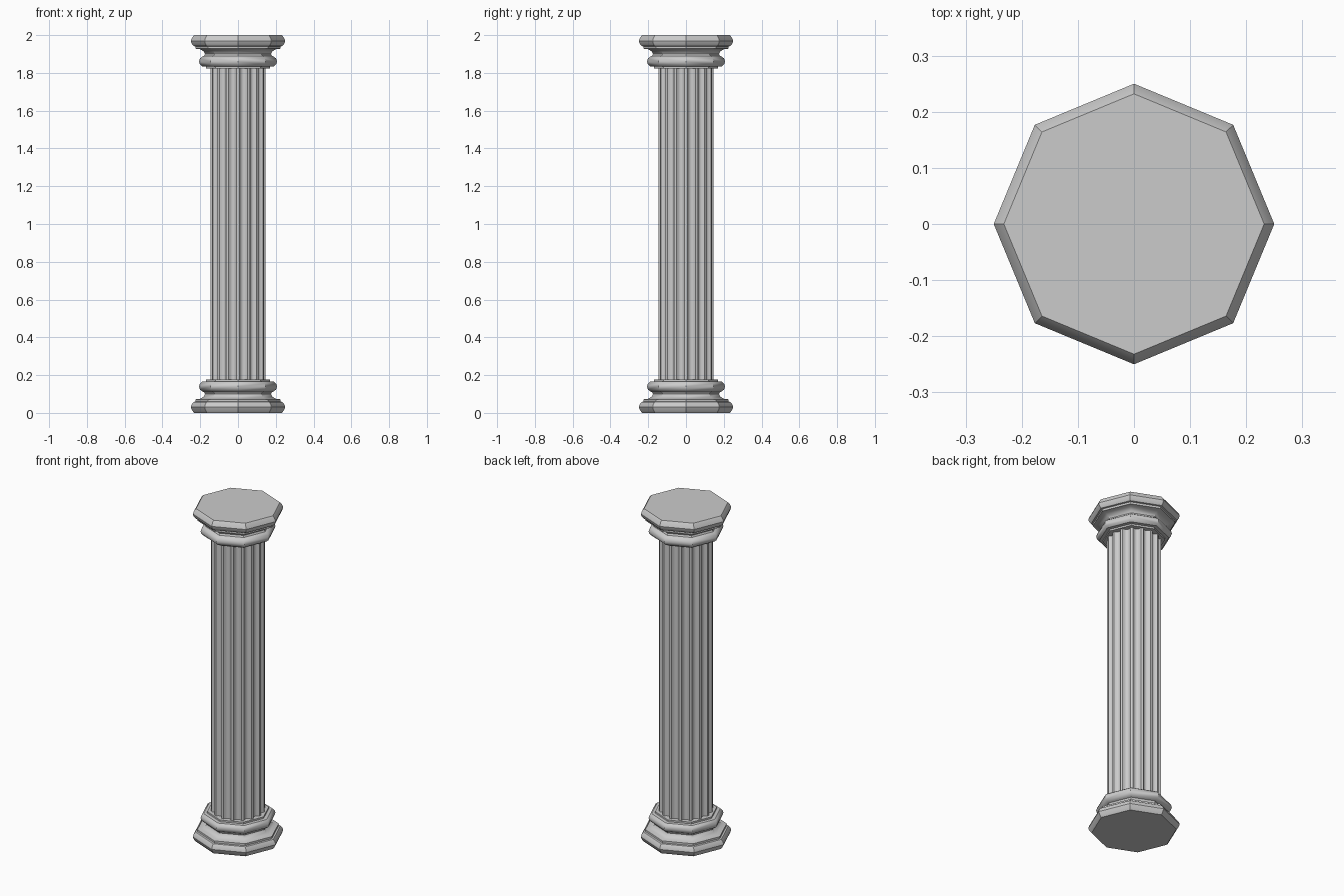
import bpy, bmesh
from math import sin, cos, pi

if "Cube" in bpy.data.objects:
    bpy.data.objects.remove(bpy.data.objects["Cube"])


def finish(bm, name, angle):
    bmesh.ops.recalc_face_normals(bm, faces=bm.faces)
    me = bpy.data.meshes.new(name)
    bm.to_mesh(me)
    bm.free()
    ob = bpy.data.objects.new(name, me)
    bpy.context.collection.objects.link(ob)
    bpy.ops.object.select_all(action='DESELECT')
    ob.select_set(True)
    bpy.context.view_layer.objects.active = ob
    bpy.ops.object.shade_smooth_by_angle(angle=angle)
    return ob


def skin(name, rings, angle):
    """Bridge equal-length rings of points and cap both ends."""
    bm = bmesh.new()
    rows = [[bm.verts.new(p) for p in ring] for ring in rings]
    n = len(rows[0])
    for a, b in zip(rows, rows[1:]):
        for i in range(n):
            j = (i + 1) % n
            bm.faces.new((a[i], a[j], b[j], b[i]))
    bm.faces.new(rows[0])
    bm.faces.new(rows[-1])
    return finish(bm, name, angle)


def octagon(r, z):
    return [(r * cos(k * pi / 4), r * sin(k * pi / 4), z) for k in range(8)]


# Moulding profile (radius, height): large torus, fillet, scotia, small torus, fillet
profile = [(0.232, 0), (0.242, 0.012), (0.25, 0.03), (0.246, 0.044), (0.235, 0.058),
           (0.225, 0.06), (0.225, 0.072), (0.2, 0.075), (0.182, 0.086), (0.175, 0.1),
           (0.18, 0.11), (0.19, 0.114), (0.202, 0.124), (0.207, 0.14),
           (0.202, 0.155), (0.19, 0.165), (0.17, 0.166), (0.17, 0.176)]
skin("base", [octagon(r, z) for r, z in profile], 0.6)
skin("capital", [octagon(r, 2 - z) for r, z in profile], 0.6)

# Fluted shaft: 16 concave grooves between narrow ridges
FLUTES, R, DEPTH = 16, 0.147, 0.018
section = []
for k in range(FLUTES):
    for t, d in ((-0.12, 0), (0.12, 0), (0.25, 0.65), (0.4, 0.95), (0.6, 0.95), (0.75, 0.65)):
        a = 2 * pi * (k + t) / FLUTES
        r = R - DEPTH * d
        section.append((r * cos(a), r * sin(a)))
skin("fluted_shaft", [[(x, y, z) for x, y in section] for z in (0.17, 1.83)], 0.6)
